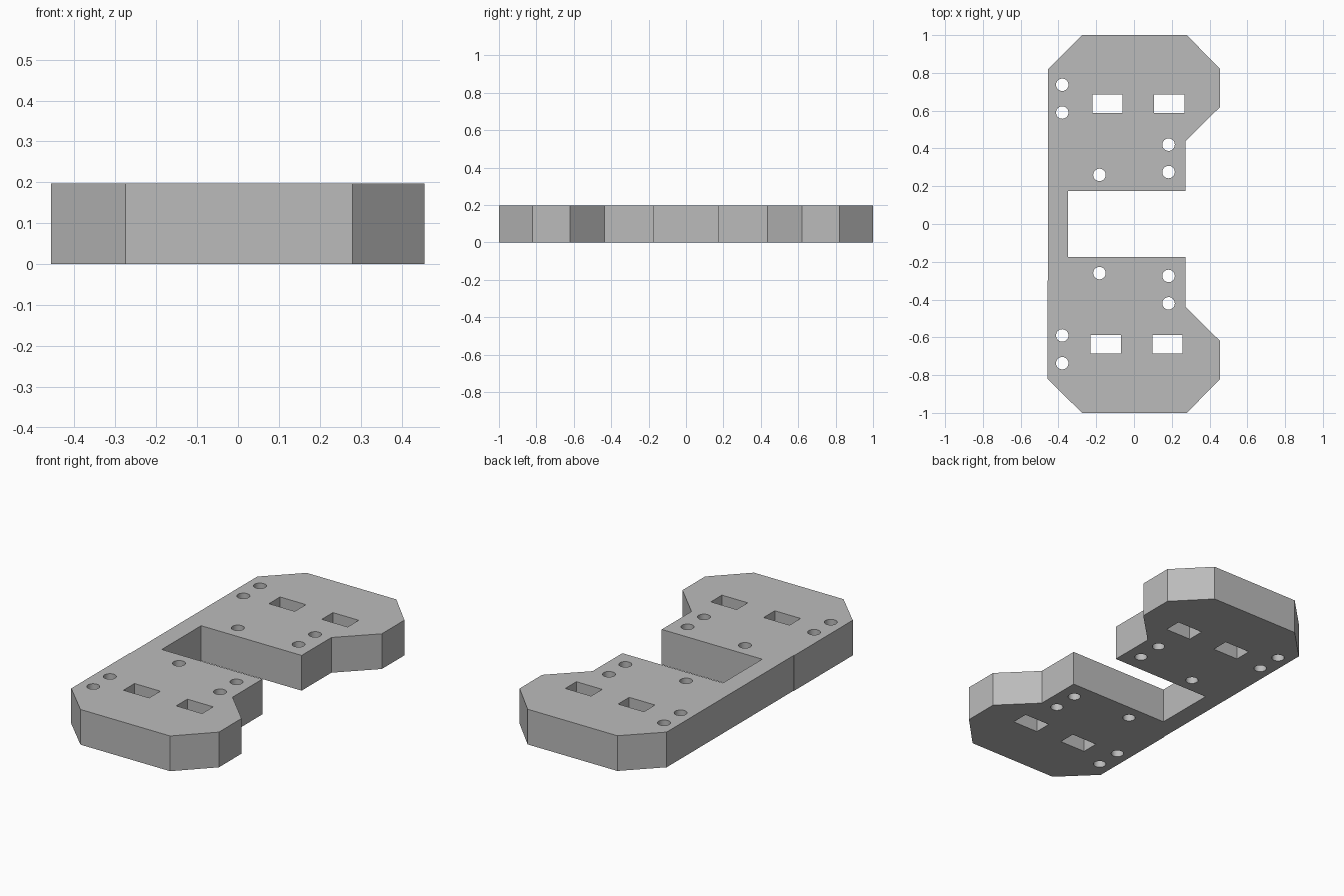
import bpy
import bmesh
import math

HEIGHT = 0.197

cube = bpy.data.objects.get("Cube")
if cube:
    bpy.data.objects.remove(cube, do_unlink=True)

grey = bpy.data.materials.new("plain grey")
grey.use_nodes = True
colour = (0.5, 0.5, 0.5, 1)
grey.diffuse_color = colour
grey.node_tree.nodes["Principled BSDF"].inputs["Base Color"].default_value = colour


def add_prism(bm, outline, z0, z1):
    """Extrude a counter-clockwise outline between two heights."""
    face = bm.faces.new([bm.verts.new((x, y, z0)) for x, y in outline])
    result = bmesh.ops.extrude_face_region(bm, geom=[face], use_keep_orig=True)
    for v in result["geom"]:
        if isinstance(v, bmesh.types.BMVert):
            v.co.z = z1
    face.normal_flip()


def make_object(name, bm):
    bmesh.ops.recalc_face_normals(bm, faces=bm.faces)
    mesh = bpy.data.meshes.new(name)
    bm.to_mesh(mesh)
    bm.free()
    mesh.materials.append(grey)
    obj = bpy.data.objects.new(name, mesh)
    bpy.context.collection.objects.link(obj)
    return obj


# Plate: chamfered, C-shaped outline; the rear half is mirrored to the front
rear = [(-0.35, 0.174), (0.272, 0.174), (0.272, 0.437), (0.456, 0.62),
        (0.456, 0.82), (0.28, 1.0), (-0.275, 1.0), (-0.455, 0.82)]
front = [(x, -y) for x, y in reversed(rear)]
front[0] = (-0.458, -0.82)
left_step = [(-0.455, -0.3), (-0.458, -0.3)]
bm = bmesh.new()
add_prism(bm, rear + left_step + front, 0, HEIGHT)
plate = make_object("mounting_plate", bm)

# Cutter: round screw holes and rectangular slots, through the whole plate
bm = bmesh.new()
for side in (1, -1):
    for x, y in [(-0.38, 0.737), (-0.38, 0.59), (0.183, 0.42),
                 (0.183, 0.275), (-0.183, 0.26)]:
        ring = [(x + 0.033 * math.cos(a), side * y + 0.033 * math.sin(a))
                for a in (math.tau * i / 32 for i in range(32))]
        add_prism(bm, ring, -0.1, HEIGHT + 0.1)
    for x in (-0.14, 0.187):
        cx, cy = x + (side - 1) * 0.0045, side * 0.637
        slot = [(cx + 0.08 * i, cy + 0.049 * j)
                for i, j in ((-1, -1), (1, -1), (1, 1), (-1, 1))]
        add_prism(bm, slot, -0.1, HEIGHT + 0.1)
cutter = make_object("hole_cutter", bm)
cutter.hide_render = True

# Cut the holes, then drop the helper
cut = plate.modifiers.new("holes", "BOOLEAN")
cut.operation = "DIFFERENCE"
cut.solver = "EXACT"
cut.object = cutter
bpy.context.view_layer.objects.active = plate
plate.select_set(True)
bpy.ops.object.modifier_apply(modifier=cut.name)
bpy.data.objects.remove(cutter, do_unlink=True)
bpy.ops.object.shade_smooth_by_angle(angle=math.radians(30))
